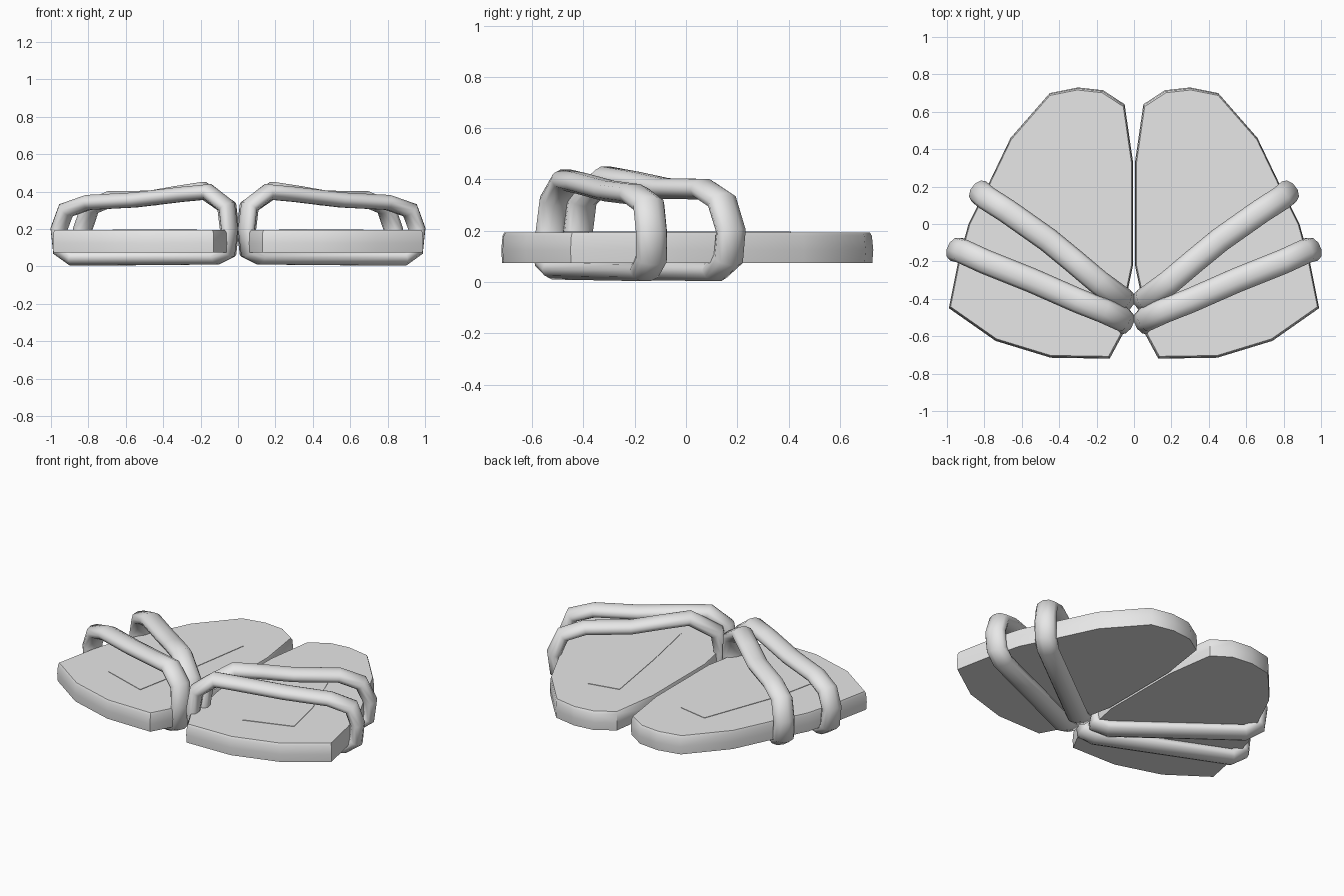
import bpy, bmesh, math
from mathutils import Vector

cube = bpy.data.objects.get("Cube")
if cube:
    bpy.data.objects.remove(cube, do_unlink=True)

GREY = (0.8, 0.8, 0.8, 1.0)
grey = bpy.data.materials.new("light grey")
grey.use_nodes = True
grey.diffuse_color = GREY
grey.node_tree.nodes["Principled BSDF"].inputs["Base Color"].default_value = GREY


def loft(name, rings, side, closed=False, angle=40):
    """Skin rings of points; side = -1 mirrors the part across x = 0."""
    bm = bmesh.new()
    loops = [[bm.verts.new((p[0] * side, p[1], p[2])) for p in r] for r in rings]
    n = len(loops[0])
    pairs = list(zip(loops, loops[1:]))
    if closed:
        pairs.append((loops[-1], loops[0]))
    else:
        bm.faces.new(loops[0])
        bm.faces.new(loops[-1])
    for a, b in pairs:
        for i in range(n):
            j = (i + 1) % n
            bm.faces.new((a[i], a[j], b[j], b[i]))
    bmesh.ops.recalc_face_normals(bm, faces=bm.faces)
    mesh = bpy.data.meshes.new(name)
    bm.to_mesh(mesh)
    bm.free()
    mesh.materials.append(grey)
    ob = bpy.data.objects.new(name, mesh)
    bpy.context.collection.objects.link(ob)
    bpy.ops.object.select_all(action='DESELECT')
    ob.select_set(True)
    bpy.context.view_layer.objects.active = ob
    bpy.ops.object.shade_smooth_by_angle(angle=math.radians(angle))
    return ob


# Sole outline, toe at +y
SOLE = [(0.30, 0.73), (0.45, 0.70), (0.66, 0.46), (0.78, 0.21), (0.885, 0.0),
        (0.94, -0.20), (0.99, -0.45), (0.74, -0.625), (0.445, -0.715),
        (0.13, -0.72), (0.06, -0.59), (0.03, -0.34), (0.005, -0.22),
        (0.005, 0.33), (0.05, 0.64), (0.165, 0.715)]
# Height and scale of each sole ring
LAYERS = [(0.075, 0.995), (0.125, 1.0), (0.18, 0.993), (0.194, 0.982)]
CENTRE = (0.46, -0.03)

# Insole panel
PANEL = [(0.22, 0.37), (0.42, 0.41), (0.61, -0.10), (0.67, -0.38),
         (0.37, -0.48), (0.295, -0.10)]

# Strap centre lines as (x, y, z) closed loops around the sole
FRONT = [(0.06, -0.53, 0.08), (0.045, -0.525, 0.20), (0.06, -0.51, 0.32),
         (0.16, -0.465, 0.398), (0.30, -0.41, 0.385), (0.55, -0.30, 0.355),
         (0.80, -0.20, 0.342), (0.92, -0.145, 0.30), (0.957, -0.135, 0.20),
         (0.945, -0.135, 0.09), (0.88, -0.16, 0.044), (0.12, -0.50, 0.05)]
REAR = [(0.06, -0.42, 0.08), (0.045, -0.42, 0.20), (0.06, -0.405, 0.32),
        (0.19, -0.31, 0.41), (0.32, -0.20, 0.39), (0.46, -0.085, 0.365),
        (0.68, 0.07, 0.362), (0.79, 0.14, 0.315), (0.83, 0.175, 0.20),
        (0.82, 0.165, 0.09), (0.76, 0.115, 0.044), (0.12, -0.375, 0.05)]


def strap_rings(path, half_width=0.066, half_thick=0.042, sides=10):
    pts = [Vector(p) for p in path]
    along = pts[8] - pts[1]
    across = Vector((-along.y, along.x, 0)).normalized()
    rings = []
    for i, p in enumerate(pts):
        before = (p - pts[i - 1]).normalized()
        after = (pts[(i + 1) % len(pts)] - p).normalized()
        out = across.cross((before + after).normalized()).normalized()
        # widen at the corners to keep the thickness even
        grow = 1 / max(0.75, math.sqrt((1 + before.dot(after)) / 2))
        rings.append([p + across * half_width * math.cos(a)
                      + out * half_thick * grow * math.sin(a)
                      for a in (2 * math.pi * k / sides for k in range(sides))])
    return rings


for side, label in ((1, "left"), (-1, "right")):
    rings = [[(CENTRE[0] + (x - CENTRE[0]) * s, CENTRE[1] + (y - CENTRE[1]) * s, z)
              for x, y in SOLE] for z, s in LAYERS]
    loft(label + "_sole", rings, side, angle=45)
    loft(label + "_insole_panel",
         [[(x, y, z) for x, y in PANEL] for z in (0.192, 0.197)], side, angle=20)
    loft(label + "_front_strap", strap_rings(FRONT), side, True, 60)
    loft(label + "_rear_strap", strap_rings(REAR), side, True, 60)
